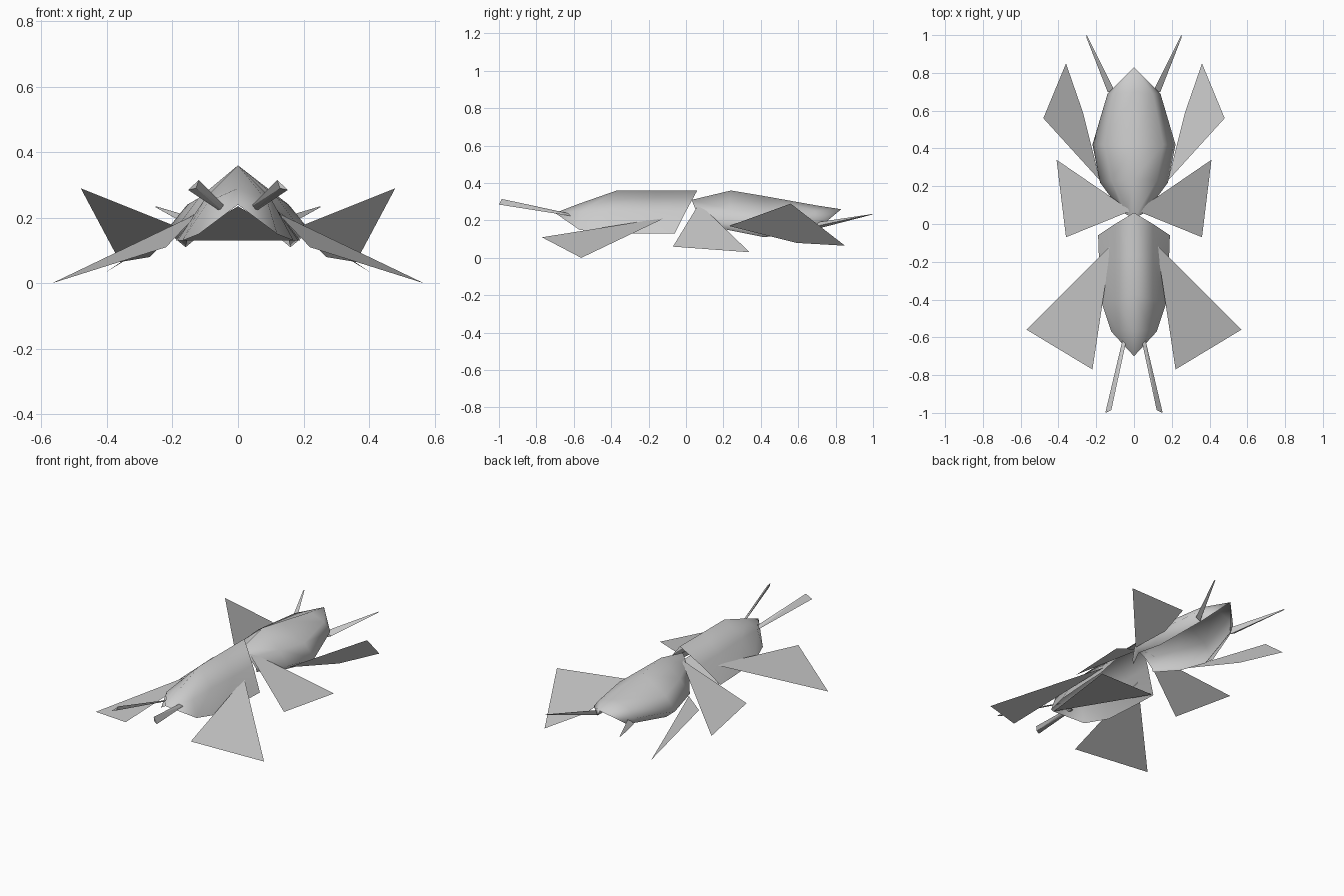
import bpy
import bmesh

cube = bpy.data.objects.get("Cube")
if cube:
    bpy.data.objects.remove(cube)

grey = bpy.data.materials.new("plain grey")
grey.use_nodes = True
grey.diffuse_color = (0.6, 0.6, 0.6, 1)
grey.node_tree.nodes["Principled BSDF"].inputs["Base Color"].default_value = (0.6, 0.6, 0.6, 1)


def finish(name, bm, smooth=False):
    mesh = bpy.data.meshes.new(name)
    bm.to_mesh(mesh)
    bm.free()
    mesh.materials.append(grey)
    for poly in mesh.polygons:
        poly.use_smooth = smooth
    obj = bpy.data.objects.new(name, mesh)
    bpy.context.collection.objects.link(obj)


def flip(points):
    return [(-x, y, z) for x, y, z in points]


def shell(name, sections, tip):
    """Open-bottomed hull: half sections, ridge to rim, mirrored, closing on a tip."""
    bm = bmesh.new()
    rows = [[bm.verts.new(p) for p in flip(half[:0:-1]) + half] for half in sections]
    end = bm.verts.new(tip)
    for i in range(len(rows[0]) - 1):
        for a, b in zip(rows, rows[1:]):
            bm.faces.new((a[i], a[i + 1], b[i + 1], b[i]))
        bm.faces.new((rows[-1][i], rows[-1][i + 1], end))
    bm.normal_update()
    if sum(f.normal.z for f in bm.faces) < 0:
        bmesh.ops.reverse_faces(bm, faces=bm.faces)
    finish(name, bm, True)


def plate(name, points):
    bm = bmesh.new()
    bm.faces.new([bm.verts.new(p) for p in points])
    finish(name, bm)


def fin_pair(name, points):
    """Flat single-sided fin on each side."""
    plate("left_" + name, points)
    plate("right_" + name, flip(points)[::-1])


def spike_pair(name, root, tip):
    """Three-sided tapered rod between two small triangles."""
    for side, change in (("left", list), ("right", flip)):
        bm = bmesh.new()
        for p in change(root + tip):
            bm.verts.new(p)
        bmesh.ops.convex_hull(bm, input=bm.verts)
        bmesh.ops.recalc_face_normals(bm, faces=bm.faces)
        finish(side + "_" + name, bm)


# Front shell, with its slanted open rim at the back
shell("front_shell", [
    [(0, 0.06, 0.36), (0.1, 0, 0.25), (0.19, -0.06, 0.13)],
    [(0, -0.16, 0.36), (0.1, -0.18, 0.25), (0.185, -0.2, 0.13)],
    [(0, -0.37, 0.36), (0.1, -0.4, 0.26), (0.17, -0.42, 0.13)],
    [(0, -0.57, 0.29), (0.09, -0.56, 0.25), (0.12, -0.57, 0.15)],
], (0, -0.7, 0.24))

# Sloping belly plate under the front shell
plate("belly_plate", [(0, -0.69, 0.235), (-0.18, -0.06, 0.13), (0.18, -0.06, 0.13)])

# Rear shell
shell("rear_shell", [
    [(0, 0.03, 0.31), (0.04, 0.05, 0.26), (0.07, 0.07, 0.2), (0.07, 0.08, 0.17)],
    [(0, 0.24, 0.36), (0.12, 0.23, 0.26), (0.18, 0.22, 0.18), (0.15, 0.22, 0.15)],
    [(0, 0.42, 0.33), (0.155, 0.42, 0.24), (0.22, 0.42, 0.16), (0.16, 0.42, 0.11)],
    [(0, 0.7, 0.28), (0.1, 0.69, 0.25), (0.14, 0.69, 0.2), (0.1, 0.71, 0.16)],
], (0, 0.83, 0.26))

# Side fins
fin_pair("front_fin", [(0.12, -0.11, 0.215), (0.22, -0.77, 0.11), (0.568, -0.56, 0)])
fin_pair("middle_fin", [(0.015, 0.07, 0.29), (0.36, -0.07, 0.06), (0.41, 0.34, 0.03)])
fin_pair("rear_fin", [(0.18, 0.23, 0.17), (0.48, 0.56, 0.29), (0.36, 0.85, 0.065), (0.27, 0.59, 0.08)])

# Feelers at the front and tail spikes at the back
spike_pair("feeler",
           [(0.035, -0.59, 0.23), (0.055, -0.59, 0.22), (0.045, -0.59, 0.22)],
           [(0.12, -0.985, 0.315), (0.152, -1, 0.285), (0.128, -0.99, 0.29)])
spike_pair("tail_spike",
           [(0.1, 0.7, 0.19), (0.14, 0.7, 0.17), (0.11, 0.7, 0.155)],
           [(0.25, 1, 0.235), (0.253, 0.99, 0.233), (0.248, 0.99, 0.23)])
